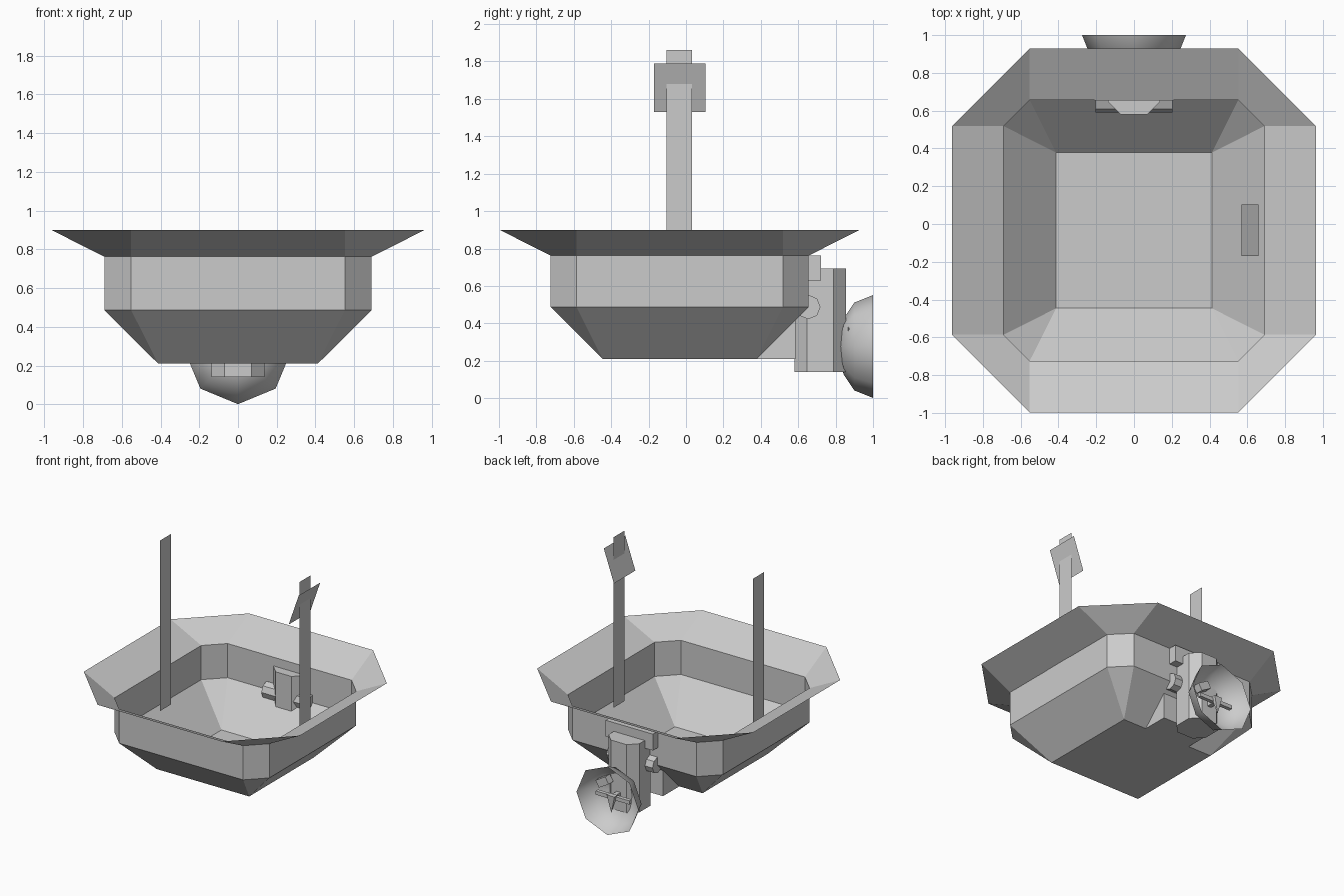
import bpy, bmesh, math
from mathutils import Matrix, Vector

if "Cube" in bpy.data.objects:
    bpy.data.objects.remove(bpy.data.objects["Cube"])

CY = -0.034  # tub centre in y


def make(name, verts, faces, smooth=False):
    me = bpy.data.meshes.new(name)
    me.from_pydata(verts, [], faces)
    ob = bpy.data.objects.new(name, me)
    bpy.context.collection.objects.link(ob)
    if smooth:
        for p in me.polygons:
            p.use_smooth = True
    return ob


def prism(name, outline, a, b, place):
    """Extrude a 2D outline from a to b; place(u, v, w) gives the 3D point."""
    n = len(outline)
    verts = [place(u, v, w) for w in (a, b) for u, v in outline]
    faces = [(i, (i + 1) % n, n + (i + 1) % n, n + i) for i in range(n)]
    faces += [tuple(reversed(range(n))), tuple(range(n, 2 * n))]
    ob = make(name, verts, faces)
    bm = bmesh.new()
    bm.from_mesh(ob.data)
    bmesh.ops.recalc_face_normals(bm, faces=bm.faces)
    bm.to_mesh(ob.data)
    bm.free()
    return ob


def box(name, centre, size, rot=None):
    bm = bmesh.new()
    m = Matrix.Translation(centre) @ (rot or Matrix()) @ Matrix.Diagonal((*size, 1))
    bmesh.ops.create_cube(bm, size=1, matrix=m)
    me = bpy.data.meshes.new(name)
    bm.to_mesh(me)
    bm.free()
    ob = bpy.data.objects.new(name, me)
    bpy.context.collection.objects.link(ob)
    return ob


def octagon(h, c):
    return [(-c, -h), (c, -h), (h, -c), (h, c), (c, h), (-c, h), (-h, c), (-h, -c)]


# Open tub: flared rim, upright wall, sloped underside, square floor
verts = []
for h, z in ((0.963, 0.9), (0.69, 0.762), (0.69, 0.487)):
    verts += [(x, y + CY, z) for x, y in octagon(h, 0.552)]
f = 0.412
verts += [(x, y + CY, 0.21) for x, y in ((-f, -f), (f, -f), (f, f), (-f, f))]
faces = []
for r in (0, 8):
    for i in range(8):
        j = (i + 1) % 8
        faces.append((r + 8 + i, r + 8 + j, r + j, r + i))
for k in range(4):
    a, b = 24 + k, 24 + (k + 1) % 4
    i = 16 + 2 * k
    faces.append((a, b, i + 1, i))
    faces.append((b, 16 + (2 * k + 2) % 8, i + 1))
faces.append((27, 26, 25, 24))
make("tub", verts, faces)

# Flat posts and flush wall plates on both sides
for side, s in (("left", -1), ("right", 1)):
    x = 0.622 * s
    make(side + "_post", [(x, -0.105, 0.49), (x, 0.033, 0.49), (x, 0.033, 1.862), (x, -0.105, 1.862)],
         [(0, 1, 2, 3)])
    x = 0.692 * s
    make(side + "_wall_plate", [(x, -0.17, 0.487), (x, 0.103, 0.487), (x, 0.103, 0.762), (x, -0.17, 0.762)],
         [(0, 1, 2, 3) if s > 0 else (3, 2, 1, 0)])

# Tilted panel on the right post
make("tilted_panel", [(0.57, -0.17, 1.53), (0.57, 0.103, 1.53), (0.66, 0.103, 1.788), (0.66, -0.17, 1.788)],
     [(0, 1, 2, 3)])

# Rear mount: column, top bracket, lower wedge and cross rod
prism("mount_column", octagon(0.138, 0.07), 0.14, 0.692, lambda u, v, w: (u, v + 0.718, w))
box("mount_bracket", (0, 0.688, 0.696), (0.42, 0.066, 0.132))
prism("mount_wedge", [(0.378, 0.21), (0.585, 0.21), (0.585, 0.417)], -0.205, 0.205,
      lambda u, v, w: (w, u, v))
rod = [(0.065 * math.cos(i * math.pi / 4), 0.065 * math.sin(i * math.pi / 4)) for i in range(8)]
prism("cross_rod", rod, -0.205, 0.205, lambda u, v, w: (w, u + 0.654, v + 0.487))

# Eight-sided dish facing backwards
DZ = 0.276
verts = [(0, 0.812, DZ)]
for r, y in ((0.07, 0.818), (0.15, 0.843), (0.235, 0.9), (0.275, 1.0)):
    for i in range(8):
        a = i * math.pi / 4
        verts.append((r * math.sin(a), y, DZ + r * math.cos(a)))
faces = [(0, 1 + i, 1 + (i + 1) % 8) for i in range(8)]
for k in range(3):
    for i in range(8):
        p, q = 1 + 8 * k + i, 1 + 8 * k + (i + 1) % 8
        faces.append((p, p + 8, q + 8, q))
make("dish", verts, faces, smooth=True)

# Feed inside the dish: bar, stem, hanging spike and a small tilted box
box("feed_bar", (0, 0.92, DZ), (0.3, 0.03, 0.03))
box("feed_stem", (0, 0.88, DZ), (0.035, 0.13, 0.035))
make("feed_spike", [(-0.035, 0.92, 0.3), (0.035, 0.92, 0.3), (0.035, 0.96, 0.3), (-0.035, 0.96, 0.3),
                    (0, 0.95, 0.16)],
     [(0, 3, 2, 1)[::-1], (0, 1, 4), (1, 2, 4), (2, 3, 4), (3, 0, 4)])
box("feed_box", (0.1, 0.895, 0.37), (0.1, 0.06, 0.06), Matrix.Rotation(math.radians(30), 4, 'Y'))
